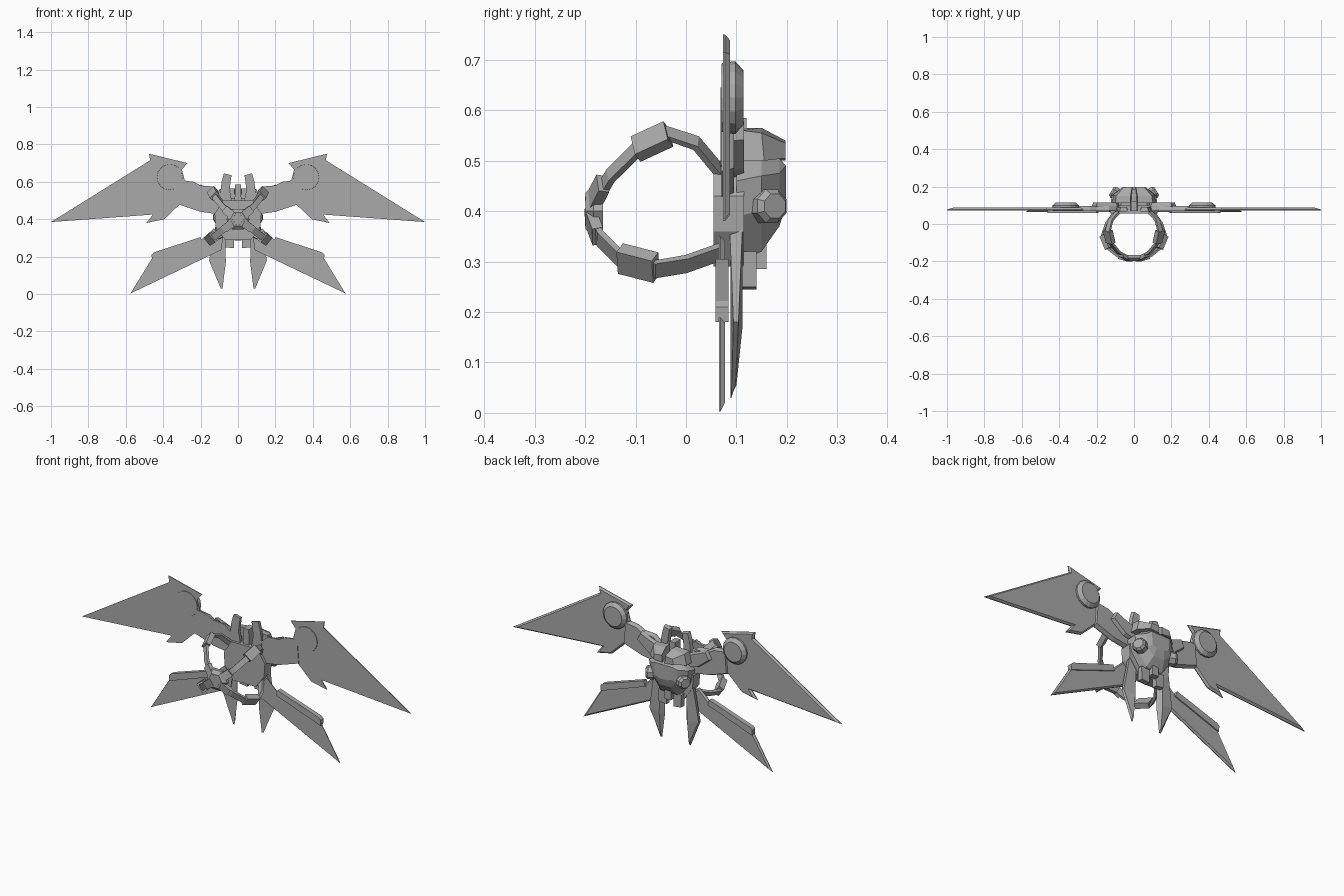
import bpy, bmesh, math
from mathutils import Vector, Matrix

if "Cube" in bpy.data.objects:
    bpy.data.objects.remove(bpy.data.objects["Cube"])

metal = bpy.data.materials.new("grey metal")
metal.diffuse_color = (0.4, 0.4, 0.4, 1)
metal.use_nodes = True
metal.node_tree.nodes["Principled BSDF"].inputs["Base Color"].default_value = metal.diffuse_color


def finish(name, bm, mirror=True):
    bmesh.ops.recalc_face_normals(bm, faces=bm.faces)
    mesh = bpy.data.meshes.new(name)
    bm.to_mesh(mesh)
    bm.free()
    mesh.materials.append(metal)
    ob = bpy.data.objects.new(name, mesh)
    bpy.context.collection.objects.link(ob)
    if mirror:
        ob.modifiers.new("Mirror", 'MIRROR').use_mirror_merge = False
    return ob


def plate(name, pts, y0, y1, mirror=True, bevel=0):
    """Outline in x/z, extruded from y0 to y1, back edge optionally chamfered."""
    bm = bmesh.new()
    face = bm.faces.new([bm.verts.new((x, y0, z)) for x, z in pts])
    back = [e for e in bmesh.ops.extrude_face_region(bm, geom=[face], use_keep_orig=True)["geom"]]
    for v in back:
        if isinstance(v, bmesh.types.BMVert):
            v.co.y = y1 - (bevel and (y1 - y0) * .7)
    bmesh.ops.recalc_face_normals(bm, faces=bm.faces)
    if bevel:
        tops = [f for f in back if isinstance(f, bmesh.types.BMFace)]
        bmesh.ops.inset_region(bm, faces=tops, thickness=bevel, use_even_offset=True)
        for v in tops[0].verts:
            v.co.y = y1
    return finish(name, bm, mirror)


def loft(name, rings, mirror=True):
    bm = bmesh.new()
    loops = [[bm.verts.new(p) for p in r] for r in rings]
    n = len(loops[0])
    for a, b in zip(loops, loops[1:]):
        for i in range(n):
            bm.faces.new((a[i], a[(i + 1) % n], b[(i + 1) % n], b[i]))
    bm.faces.new(loops[0])
    bm.faces.new(loops[-1])
    return finish(name, bm, mirror)


def strap(name, pts, width, thick, center=Vector((0, -.07, .41))):
    """Flat band that follows a path around the torso opening."""
    pts = [Vector(p) for p in pts]
    rings = []
    for i, p in enumerate(pts):
        t = (pts[min(i + 1, len(pts) - 1)] - pts[max(i - 1, 0)]).normalized()
        n = p - center
        n = (n - t * n.dot(t)).normalized()
        b = t.cross(n)
        rings.append([p + b * u * width / 2 + n * v * thick / 2
                      for u, v in ((-1, -1), (1, -1), (1, 1), (-1, 1))])
    return loft(name, rings)


def drum(name, loc, axis, profile, sides, spin=0):
    """Turned part: profile is (radius, distance along axis)."""
    rot = Vector(axis).to_track_quat('Z', 'Y').to_matrix()
    rings = []
    for r, h in profile:
        rings.append([Vector(loc) + rot @ Vector((r * math.cos(a), r * math.sin(a), h))
                      for a in (spin + math.tau * i / sides for i in range(sides))])
    return loft(name, rings)


# Upper wings, shoulder arms and hinge discs
plate("upper_wing", [(1.0, .385), (.47, .75), (.48, .715), (.27, .70), (.30, .665), (.285, .61),
                     (.295, .49), (.395, .40), (.48, .38), (.455, .425)][:1]
      + [(.47, .715), (.475, .75), (.27, .70), (.30, .665), (.285, .61), (.30, .49),
         (.395, .40), (.49, .38), (.455, .425)], .073, .087, bevel=.008)
plate("shoulder_arm", [(.06, .42), (.08, .53), (.13, .575), (.20, .58), (.235, .60), (.31, .61),
                       (.32, .48), (.20, .44)], .07, .095, bevel=.008)
plate("arm_cover", [(.07, .46), (.09, .54), (.20, .585), (.225, .54), (.15, .48)], .09, .115, bevel=.006)
drum("hinge_disc", (.365, 0, .625), (0, 1, 0), [(.068, .07), (.072, .094), (.072, .098), (.054, .114)], 16)

# Lower wings with the leading edge strips
plate("lower_wing", [(.575, .003), (.46, .19), (.20, .285), (.13, .35), (.08, .30), (.09, .235)],
      .065, .077, bevel=.007)
plate("lower_wing_strip", [(.19, .275), (.20, .305), (.45, .222), (.462, .21), (.46, .18)], .058, .084)

# Tail spikes
loft("tail_spike", [
    [(.07, .088, .38), (.11, .086, .38), (.12, .112, .37), (.08, .112, .37)],
    [(.065, .088, .17), (.155, .094, .18), (.15, .104, .18), (.085, .112, .17)],
    [(.083, .088, .03), (.092, .090, .03), (.092, .098, .055), (.085, .1, .055)]])

# Backpack shell
plate("front_panel", [(-.07, .29), (.07, .29), (.12, .36), (.125, .43), (.08, .50),
                      (-.08, .50), (-.125, .43), (-.12, .36)], .055, .115, mirror=False)


def shell_ring(y, w, top, bot, mid):
    half = [(w * .55, top), (w, mid + .04), (w * .9, mid - .03), (w * .4, bot)]
    return [(x, y, z) for x, z in half] + [(-x, y, z) for x, z in reversed(half)]


loft("back_shell", [shell_ring(.10, .125, .51, .30, .42), shell_ring(.15, .12, .51, .32, .43),
                    shell_ring(.185, .08, .505, .37, .435), shell_ring(.198, .055, .49, .41, .45)], False)
drum("side_knob", (.085, .155, .41), (.85, .5, 0),
     [(.036, 0), (.036, .03), (.026, .042)], 8, math.pi / 8)
loft("shoulder_pod", [
    [(.015, .112, .50), (.115, .112, .50), (.10, .112, .56), (.02, .112, .565)],
    [(.012, .15, .50), (.112, .155, .50), (.095, .15, .555), (.018, .15, .565)],
    [(.008, .197, .50), (.062, .197, .505), (.055, .197, .535), (.010, .197, .54)]])
plate("lower_vent", [(.02, .32), (.07, .32), (.068, .25), (.022, .245)], .112, .14)
plate("lower_block", [(-.02, .34), (.02, .34), (.02, .285), (-.02, .285)], .13, .16, mirror=False)
plate("neck_block", [(-.018, .49), (.018, .49), (.016, .585), (-.016, .585)], .07, .12, mirror=False)
plate("neck_fin", [(.03, .48), (.045, .56), (.035, .635), (.075, .645), (.088, .60), (.10, .49)],
      .068, .09, bevel=.004)

# Harness straps, clamps and chest buckle
upper = [(.08, .07, .475), (.125, .02, .535), (.14, -.04, .555), (.125, -.10, .52),
         (.085, -.15, .47), (.03, -.182, .415)]
lower = [(.09, .07, .32), (.14, 0, .295), (.16, -.06, .285), (.13, -.13, .305),
         (.08, -.17, .345), (.03, -.185, .385)]
strap("upper_strap", upper, .03, .013)
strap("lower_strap", lower, .036, .013)
strap("upper_clamp", [(.14, -.035, .553), (.125, -.10, .523)], .05, .026)
strap("lower_clamp", [(.157, -.06, .288), (.128, -.13, .306)], .055, .03)
strap("upper_buckle_arm", [(.07, -.165, .455), (.02, -.188, .41)], .042, .022)
strap("lower_buckle_arm", [(.07, -.175, .35), (.02, -.19, .39)], .042, .022)
drum("chest_buckle", (0, -.165, .40), (0, -1, 0),
     [(.062, 0), (.062, .018), (.042, .034)], 6).modifiers.clear()
